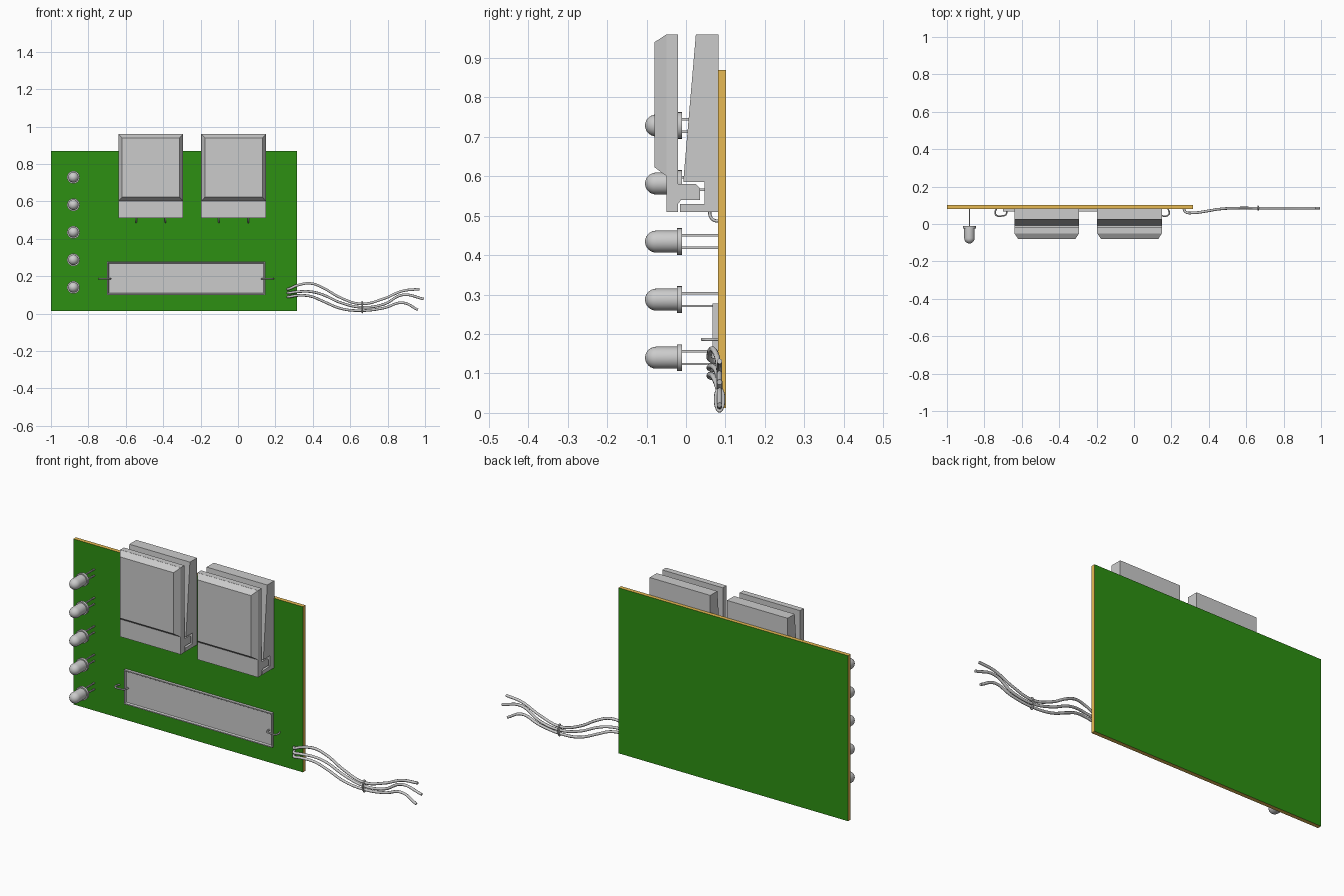
import bpy, bmesh, math
from mathutils import Vector

if "Cube" in bpy.data.objects:
    bpy.data.objects.remove(bpy.data.objects["Cube"])


def mat(name, rgb):
    m = bpy.data.materials.new(name)
    m.diffuse_color = (*rgb, 1)
    m.use_nodes = True
    m.node_tree.nodes["Principled BSDF"].inputs["Base Color"].default_value = m.diffuse_color
    return m


GREY = mat("light_grey", (0.6, 0.6, 0.6))
GREEN = mat("board_green", (0.026, 0.28, 0.006))
GOLD = mat("edge_gold", (0.83, 0.51, 0.09))


def finish(name, bm, *mats):
    bmesh.ops.recalc_face_normals(bm, faces=bm.faces)
    me = bpy.data.meshes.new(name)
    bm.to_mesh(me)
    bm.free()
    for m in mats or (GREY,):
        me.materials.append(m)
    ob = bpy.data.objects.new(name, me)
    bpy.context.collection.objects.link(ob)
    return ob


def add_box(bm, lo, hi):
    vs = bmesh.ops.create_cube(bm, size=1)["verts"]
    for v in vs:
        v.co = Vector([lo[i] if v.co[i] < 0 else hi[i] for i in range(3)])
    return vs


def prism(name, profile, x0, x1):
    """Extrude a (y, z) profile along x."""
    bm = bmesh.new()
    f = bm.faces.new([bm.verts.new((x0, y, z)) for y, z in profile])
    new = bmesh.ops.extrude_face_region(bm, geom=[f])["geom"]
    bmesh.ops.translate(bm, vec=(x1 - x0, 0, 0),
                        verts=[g for g in new if isinstance(g, bmesh.types.BMVert)])
    return finish(name, bm)


def smooth(ob, angle=35):
    bpy.ops.object.select_all(action="DESELECT")
    ob.select_set(True)
    bpy.context.view_layer.objects.active = ob
    bpy.ops.object.shade_smooth_by_angle(angle=math.radians(angle))


def tube(name, pts, r, cyclic=False):
    """Round wire through the points."""
    cu = bpy.data.curves.new(name, "CURVE")
    cu.dimensions = "3D"
    cu.bevel_depth, cu.bevel_resolution, cu.resolution_u = r, 2, 6
    cu.use_fill_caps = True
    sp = cu.splines.new("BEZIER")
    sp.bezier_points.add(len(pts) - 1)
    sp.use_cyclic_u = cyclic
    for bp, p in zip(sp.bezier_points, pts):
        bp.co = p
        bp.handle_left_type = bp.handle_right_type = "AUTO"
    tmp = bpy.data.objects.new(name + "_curve", cu)
    bpy.context.collection.objects.link(tmp)
    deps = bpy.context.evaluated_depsgraph_get()
    me = bpy.data.meshes.new_from_object(tmp.evaluated_get(deps))
    bpy.data.objects.remove(tmp)
    me.materials.clear()
    me.materials.append(GREY)
    ob = bpy.data.objects.new(name, me)
    bpy.context.collection.objects.link(ob)
    smooth(ob, 50)
    return ob


# Circuit board: green faces, gold edges
bm = bmesh.new()
add_box(bm, (-1, 0.081, 0.013), (0.315, 0.102, 0.87))
bm.normal_update()
for f in bm.faces:
    f.material_index = 0 if abs(f.normal.y) > 0.5 else 1
finish("circuit_board", bm, GREEN, GOLD)

# Two power transistors with heat sinks: back body, hooked front plate, pad, pins
BACK = [(0.025, 0.96), (0.083, 0.96), (0.083, 0.51), (-0.015, 0.51), (-0.015, 0.53),
        (0.047, 0.53), (0.047, 0.585), (-0.007, 0.585), (-0.005, 0.61)]
FRONT = [(-0.05, 0.96), (-0.02, 0.96), (-0.02, 0.58), (0.025, 0.58), (0.035, 0.57),
         (0.035, 0.54), (-0.013, 0.54), (-0.02, 0.53), (-0.02, 0.51), (-0.05, 0.51)]
for side, x0 in (("left", -0.64), ("right", -0.197)):
    x1 = x0 + 0.347
    prism(side + "_component_back", BACK, x0, x1)
    prism(side + "_component_front", FRONT, x0, x1)
    bm = bmesh.new()
    for v in add_box(bm, (x0, -0.08, 0.60), (x1, -0.049, 0.96)):
        if v.co.y < -0.06:
            v.co.x += 0.02 if v.co.x < x0 + 0.1 else -0.02
            v.co.z += 0.023 if v.co.z < 0.7 else -0.02
    finish(side + "_component_pad", bm)
    for i, px in enumerate((x0 + 0.095, x1 - 0.095)):
        tube(f"{side}_component_pin_{i}",
             [(px, 0.060, 0.515), (px, 0.062, 0.498), (px, 0.072, 0.488), (px, 0.085, 0.487)], 0.004)

# Column of five lamps, each a lathed bulb on two leads
BULB = [(0, -0.010), (0.034, -0.010), (0.034, -0.023), (0.028, -0.023)]
BULB += [(0.028 * math.cos(a), -0.075 - 0.029 * math.sin(a))
         for a in [math.radians(15 * k) for k in range(6)]] + [(0, -0.104)]
for i in range(5):
    z = 0.14 + 0.1472 * i
    bm = bmesh.new()
    vs = [bm.verts.new((-0.88 + r, y, z)) for r, y in BULB]
    es = [bm.edges.new(p) for p in zip(vs, vs[1:])]
    bmesh.ops.spin(bm, geom=vs + es, cent=(-0.88, 0, z), axis=(0, 1, 0),
                   angle=2 * math.pi, steps=24, use_duplicate=False)
    bmesh.ops.remove_doubles(bm, verts=bm.verts, dist=0.0002)
    smooth(finish(f"lamp_{i}", bm))
    bm = bmesh.new()
    for s in (-0.016, 0.016):
        add_box(bm, (-0.883, -0.012, z + s - 0.003), (-0.877, 0.085, z + s + 0.003))
    finish(f"lamp_leads_{i}", bm)

# Long low panel with a raised rim
bm = bmesh.new()
add_box(bm, (-0.70, 0.067, 0.10), (0.147, 0.083, 0.278))
bm.normal_update()
face = min(bm.faces, key=lambda f: f.calc_center_median().y)
bmesh.ops.inset_region(bm, faces=[face], thickness=0.008)
bmesh.ops.inset_region(bm, faces=[face], thickness=0.006, depth=-0.007)
finish("panel", bm)

# Panel leads, mirrored about the panel middle
LEAD = [(0.458, 0.085), (0.465, 0.055), (0.455, 0.044), (0.425, 0.044),
        (0.408, 0.050), (0.404, 0.075)]
for side, s in (("left", -1), ("right", 1)):
    tube(side + "_panel_lead", [(-0.277 + s * x, y, 0.186) for x, y in LEAD], 0.004)

# Three wires trailing to the right
XS = [0.265, 0.275, 0.32, 0.39, 0.45, 0.55, 0.66, 0.78, 0.88]
YS = [0.085, 0.065, 0.060, 0.069, 0.079, 0.085, 0.085, 0.085, 0.085]
WIRES = [([0.130, 0.133, 0.152, 0.161, 0.140, 0.084, 0.052, 0.080, 0.121], (0.97, 0.131)),
         ([0.110, 0.111, 0.117, 0.117, 0.102, 0.058, 0.034, 0.050, 0.100], (0.993, 0.078)),
         ([0.089, 0.090, 0.097, 0.092, 0.068, 0.027, 0.016, 0.030, 0.058], (0.962, 0.020))]
for i, (zs, end) in enumerate(WIRES):
    pts = list(zip(XS, YS, zs)) + [(end[0], 0.085, end[1])]
    tube(f"wire_{i}", pts, 0.007)

# Tie around the wires
tube("wire_tie", [(0.664, 0.085 + 0.010 * math.cos(a), 0.034 + 0.029 * math.sin(a))
                  for a in [math.pi * k / 4 for k in range(8)]], 0.004, True)
